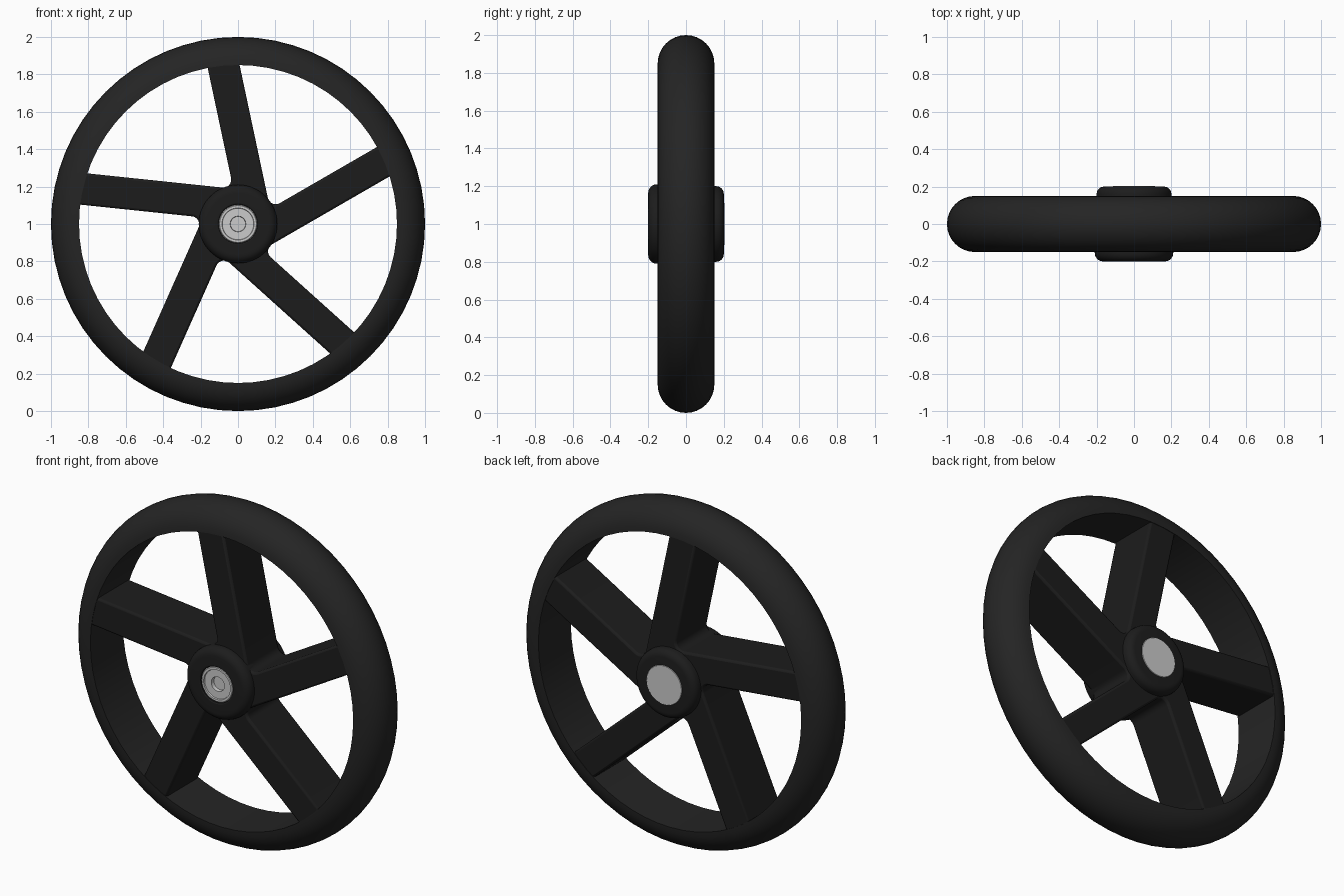
import bpy, bmesh, math
from mathutils import Vector

if "Cube" in bpy.data.objects:
    bpy.data.objects.remove(bpy.data.objects["Cube"])

CENTRE_Z = 1.0


def material(name, value):
    m = bpy.data.materials.new(name)
    m.diffuse_color = (value, value, value, 1)
    m.use_nodes = True
    m.node_tree.nodes["Principled BSDF"].inputs["Base Color"].default_value = m.diffuse_color
    return m


DARK = material("dark_plastic", 0.018)
SPOKE = material("darker_plastic", 0.012)
METAL = material("light_metal", 0.6)


def finish(bm, name, mat):
    bmesh.ops.remove_doubles(bm, verts=bm.verts, dist=1e-5)
    bmesh.ops.recalc_face_normals(bm, faces=bm.faces)
    me = bpy.data.meshes.new(name)
    bm.to_mesh(me)
    bm.free()
    me.materials.append(mat)
    ob = bpy.data.objects.new(name, me)
    ob.location.z = CENTRE_Z
    bpy.context.collection.objects.link(ob)
    bpy.ops.object.select_all(action='DESELECT')
    ob.select_set(True)
    bpy.context.view_layer.objects.active = ob
    bpy.ops.object.shade_smooth_by_angle(angle=math.radians(32))
    return ob


def lathe(name, profile, mat, steps=64):
    """Spin a list of (radius, y) points round the axle."""
    bm = bmesh.new()
    vs = [bm.verts.new((r, y, 0)) for r, y in profile]
    es = [bm.edges.new(p) for p in zip(vs, vs[1:])]
    bmesh.ops.spin(bm, geom=vs + es, cent=(0, 0, 0), axis=(0, 1, 0),
                   angle=2 * math.pi, steps=steps, use_merge=False)
    return finish(bm, name, mat)


def arc(cx, cy, rad, a0, a1, n):
    return [(cx + rad * math.cos(math.radians(a0 + (a1 - a0) * i / n)),
             cy + rad * math.sin(math.radians(a0 + (a1 - a0) * i / n)))
            for i in range(n + 1)]


# Rim: half-round outside, flat inside
rim = arc(0.85, 0, 0.15, -90, 90, 16)
lathe("rim", rim + rim[:1], DARK)

# Spokes: five offset bars joined by filleted corners, extruded as one piece
LEFT, RIGHT, TIP, FILLET, HALF = -0.015, -0.185, 0.868, 0.043, 0.147
outline = []
for k in range(5):
    a = math.radians(102 + 72 * k)
    d, n = Vector((math.cos(a), math.sin(a))), Vector((-math.sin(a), math.cos(a)))
    for off in (RIGHT, LEFT):
        outline.append(n * off + d * math.sqrt(TIP ** 2 - off ** 2))
    # corner where this bar meets the next one
    t = (LEFT * math.cos(math.radians(72)) - RIGHT) / math.sin(math.radians(72))
    corner = n * LEFT + d * t
    mid = a + math.radians(36)
    c = corner + Vector((math.cos(mid), math.sin(mid))) * FILLET / math.sin(math.radians(36))
    m = math.degrees(mid) + 180
    outline += [Vector(p) for p in arc(c.x, c.y, FILLET, m + 54, m - 54, 8)]

bm = bmesh.new()
face = bm.faces.new([bm.verts.new((p.x, -HALF, p.y)) for p in outline])
ext = bmesh.ops.extrude_face_region(bm, geom=[face], use_keep_orig=True)
bmesh.ops.translate(bm, vec=(0, 2 * HALF, 0),
                    verts=[g for g in ext["geom"] if isinstance(g, bmesh.types.BMVert)])
spokes = finish(bm, "spokes", SPOKE)
bev = spokes.modifiers.new("soft_edges", 'BEVEL')
bev.width, bev.segments = 0.012, 2
bev.limit_method, bev.angle_limit = 'ANGLE', math.radians(40)

# Hub: rounded boss, slightly wider at the front, with a shallow front bore
hub = [(0, -0.12), (0.104, -0.12), (0.104, -0.196), (0.11, -0.2)]
hub += arc(0.165, -0.155, 0.045, -90, 0, 6)
hub += arc(0.16, 0.16, 0.04, 0, 90, 6)
hub += [(0, 0.2)]
lathe("hub", hub, SPOKE)

# Axle bolt set in the front bore, with a shallow socket in its middle
lathe("axle_bolt", [(0, -0.165), (0.04, -0.165), (0.042, -0.187), (0.084, -0.187),
                    (0.086, -0.195), (0.098, -0.195), (0.103, -0.188),
                    (0.103, -0.13), (0, -0.13)], METAL)

# Flat axle cap on the back
lathe("axle_cap", [(0, 0.203), (0.112, 0.203), (0.114, 0.201), (0.114, 0.19), (0, 0.19)], METAL)
